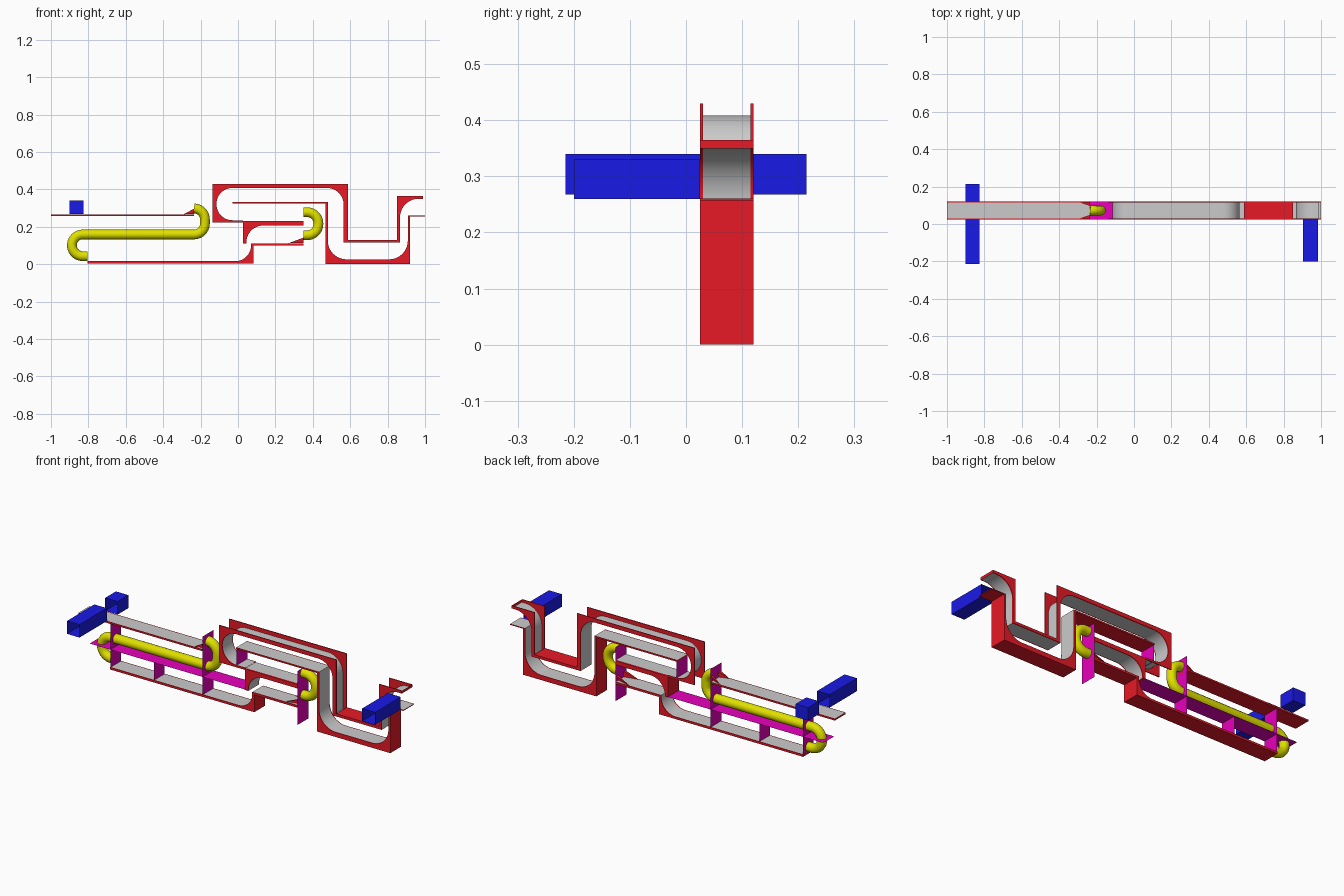
import bpy, bmesh, math
from mathutils import Vector

if "Cube" in bpy.data.objects:
    bpy.data.objects.remove(bpy.data.objects["Cube"])

Y0, Y1, T = 0.025, 0.12, 0.005      # channel front, back, side plate thickness
YC = (Y0 + Y1) / 2


def colour(name, rgb):
    m = bpy.data.materials.new(name)
    m.diffuse_color = (*rgb, 1)
    m.use_nodes = True
    m.node_tree.nodes["Principled BSDF"].inputs["Base Color"].default_value = m.diffuse_color
    return m


RED = colour("red", (0.8, 0.01, 0.02))
BLUE = colour("blue", (0.01, 0.01, 0.8))
YELLOW = colour("yellow", (0.75, 0.75, 0.0))
PINK = colour("magenta", (0.8, 0.0, 0.5))


def finish(name, bm, mat=None):
    bmesh.ops.recalc_face_normals(bm, faces=bm.faces)
    me = bpy.data.meshes.new(name)
    bm.to_mesh(me)
    bm.free()
    ob = bpy.data.objects.new(name, me)
    bpy.context.collection.objects.link(ob)
    if mat:
        me.materials.append(mat)
    bpy.ops.object.select_all(action='DESELECT')
    ob.select_set(True)
    bpy.context.view_layer.objects.active = ob
    bpy.ops.object.shade_smooth_by_angle(angle=math.radians(35))
    return ob


def rounded(points, n=10):
    """Polyline of (x, z[, radius]) with right-angle corners filleted."""
    out = []
    for i, p in enumerate(points):
        v = Vector(p[:2])
        if len(p) == 2:
            out.append(v)
            continue
        r = p[2]
        a = (Vector(points[i - 1][:2]) - v).normalized()
        b = (Vector(points[i + 1][:2]) - v).normalized()
        c = v + r * (a + b)
        for k in range(n + 1):
            t = math.pi / 2 * k / n
            out.append(c - r * (b * math.cos(t) + a * math.sin(t)))
    return out


def ribbon_into(bm, pts, ya, yb):
    rows = [(bm.verts.new((p[0], ya, p[1])), bm.verts.new((p[0], yb, p[1]))) for p in pts]
    for a, b in zip(rows, rows[1:]):
        bm.faces.new((a[0], b[0], b[1], a[1]))


def ribbon(name, pts, mat=None):
    bm = bmesh.new()
    ribbon_into(bm, pts, Y0 + T, Y1 - T)
    finish(name, bm, mat)


def channel(name, path, outer, skins):
    """Two red side plates, a grey running surface and red outside skins."""
    inner = rounded(path)
    outline = inner + [Vector(p) for p in outer]
    bm = bmesh.new()
    for y in (Y0, Y1 - T):
        f = bm.faces.new([bm.verts.new((p[0], y, p[1])) for p in outline])
        ext = bmesh.ops.extrude_face_region(bm, geom=[f], use_keep_orig=True)
        bmesh.ops.translate(bm, vec=(0, T, 0),
                            verts=[g for g in ext['geom'] if isinstance(g, bmesh.types.BMVert)])
    finish(name + "_sides", bm, RED)
    ribbon(name + "_liner", inner)
    for i, s in enumerate(skins):
        ribbon(f"{name}_skin_{i + 1}", s, RED)


def solid_channel(name, path, outer):
    channel(name, path, outer, [[path[-1][:2]] + outer + [path[0][:2]]])


def pipe(name, pts):
    cu = bpy.data.curves.new(name, 'CURVE')
    cu.dimensions = '3D'
    cu.bevel_depth = 0.026
    cu.bevel_resolution = 4
    sp = cu.splines.new('POLY')
    path = rounded(pts)
    sp.points.add(len(path) - 1)
    for q, p in zip(sp.points, path):
        q.co = (p[0], YC, p[1], 1)
    sp.use_smooth = True
    cu.materials.append(YELLOW)
    bpy.context.collection.objects.link(bpy.data.objects.new(name, cu))


# Channels
solid_channel("upper_left_shelf", [(-1, .267), (-.235, .267)], [(-.235, .258), (-1, .258)])
solid_channel("lower_left_channel",
              [(-.805, .016), (.07, .016, .085), (.07, .112), (.35, .112)],
              [(.35, .1), (.083, .1), (.083, .004), (-.805, .004)])
solid_channel("middle_block", [(.045, .112), (.045, .207, .09), (.35, .207)],
              [(.35, .23), (.027, .23), (.027, .112)])
ribbon("middle_block_floor", [(.35, .233), (.027, .233)])
channel("outer_loop",
        [(.027, .235), (-.115, .235, .085), (-.115, .408, .085), (.565, .408, .09),
         (.565, .115), (.866, .115), (.866, .35, .1), (.99, .35)],
        [(.99, .365), (.85, .365), (.85, .13), (.587, .13), (.587, .43),
         (-.135, .43), (-.135, .224), (.027, .224)],
        [[(.587, .13), (.85, .13)], [(.99, .35), (.99, .365)]])
solid_channel("inner_loop",
              [(-.03, .333), (.48, .333), (.48, .026, .1), (.908, .026, .1), (.908, .26), (1, .26)],
              [(1, .256), (.92, .256), (.92, 0), (.468, 0), (.468, .325), (-.03, .325)])

# Funnel wings guiding into the pipes
for name, xa, xb, z in (("upper_funnel", -.29, -.235, .267), ("lower_funnel", .27, .35, .112)):
    bm = bmesh.new()
    for ya, yb in ((Y0 + T, YC - .024), (Y1 - T, YC + .024)):
        v = [bm.verts.new(c) for c in ((xa, ya, z), (xb, yb, z + .001), (xb, yb, z + .03), (xb, ya, z + .03))]
        bm.faces.new(v[:3])
        bm.faces.new((v[0], v[2], v[3]))
    finish(name, bm, RED)

# Pipes
pipe("long_pipe", [(-.235, .298), (-.177, .298, .058), (-.177, .159, .058),
                   (-.888, .159, .058), (-.888, .043, .058), (-.805, .043)])
pipe("short_pipe", [(.35, .155), (.43, .155, .06), (.43, .278, .06), (.35, .278)])

# Thin support panels
for i, (x, za, zb) in enumerate(((-.803, .005, .26), (-.535, .016, .114), (-.235, .016, .34),
                                 (.35, .005, .305), (-.027, .233, .325))):
    bm = bmesh.new()
    ribbon_into(bm, [(x, za), (x, zb)], Y0, Y1)
    finish(f"support_panel_{i + 1}", bm, PINK)
bm = bmesh.new()
ribbon_into(bm, [(-.93, .115), (.027, .115)], Y0, Y1)
finish("support_deck", bm, PINK)

# Side ducts: square open tubes, the rear one capped
for name, xa, xb, za, zb, ya, yb, cap in (
        ("left_front_duct", -.902, -.825, .268, .34, -.215, Y0, False),
        ("left_rear_duct", -.902, -.825, .268, .34, Y1, .215, True),
        ("right_front_duct", .904, .984, .26, .33, -.2, Y0, False)):
    bm = bmesh.new()
    ribbon_into(bm, [(xa, za), (xb, za), (xb, zb), (xa, zb), (xa, za)], ya, yb)
    if cap:
        bm.faces.new([bm.verts.new((x, yb, z)) for x, z in ((xa, za), (xb, za), (xb, zb), (xa, zb))])
    bmesh.ops.remove_doubles(bm, verts=bm.verts, dist=1e-5)
    finish(name, bm, BLUE)
